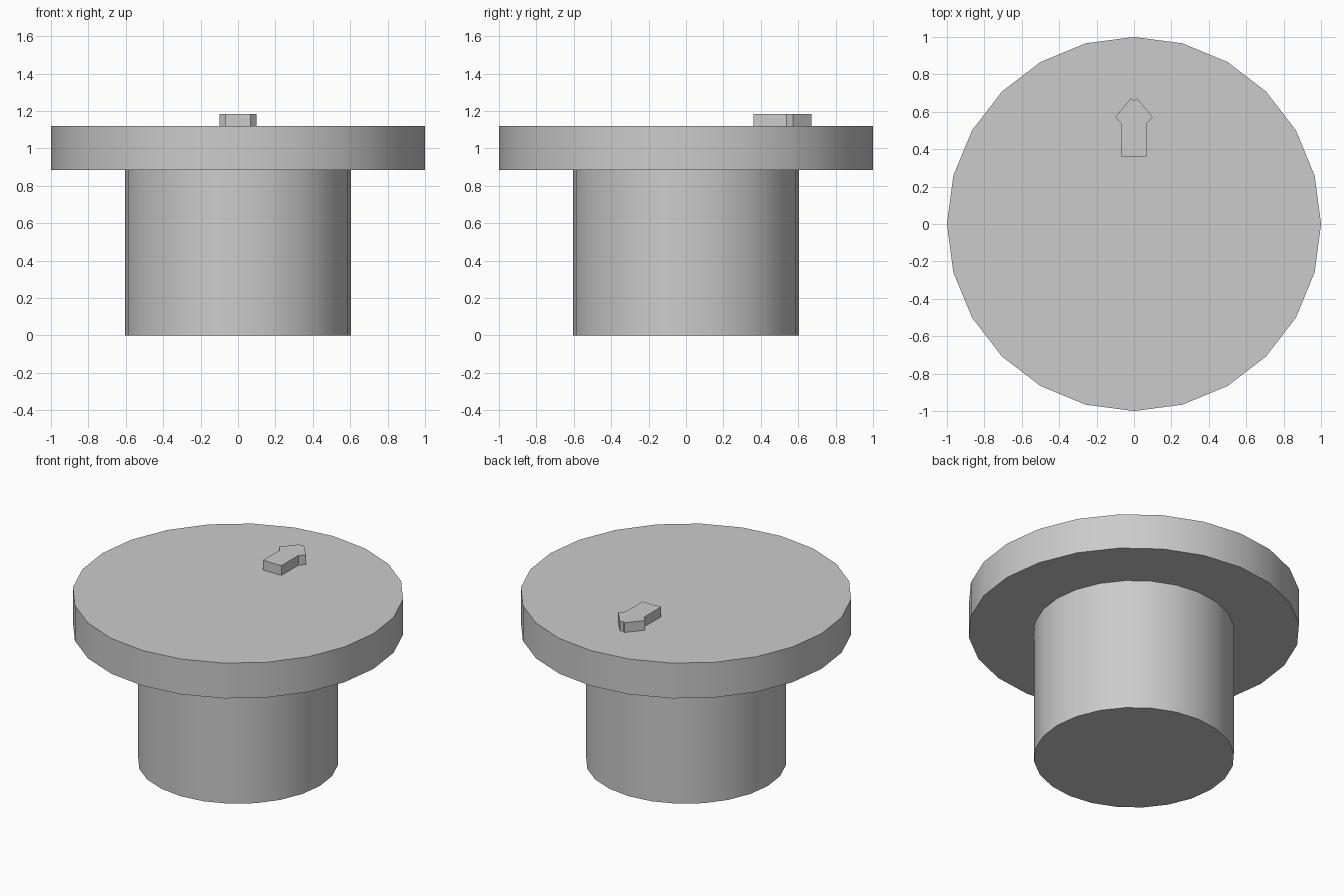
import bpy
import bmesh
from math import radians

cube = bpy.data.objects.get("Cube")
if cube:
    bpy.data.objects.remove(cube, do_unlink=True)

# One plain grey for the whole model
grey = bpy.data.materials.new("plain_grey")
grey.use_nodes = True
colour = (0.6, 0.6, 0.6, 1)
grey.diffuse_color = colour
grey.node_tree.nodes["Principled BSDF"].inputs["Base Color"].default_value = colour


def cylinder(name, radius, bottom, top):
    """24-sided cylinder with smooth walls and sharp rims."""
    bpy.ops.mesh.primitive_cylinder_add(
        vertices=24, radius=radius, depth=top - bottom,
        location=(0, 0, (top + bottom) / 2))
    obj = bpy.context.object
    obj.name = name
    obj.data.materials.append(grey)
    bpy.ops.object.shade_smooth_by_angle(angle=radians(30))
    return obj


def raised_outline(name, outline, bottom, top):
    """Closed outline extruded straight up, with flat faces."""
    bm = bmesh.new()
    face = bm.faces.new([bm.verts.new((x, y, bottom)) for x, y in outline])
    result = bmesh.ops.extrude_face_region(bm, geom=[face], use_keep_orig=True)
    raised = [v for v in result["geom"] if isinstance(v, bmesh.types.BMVert)]
    bmesh.ops.translate(bm, verts=raised, vec=(0, 0, top - bottom))
    bmesh.ops.recalc_face_normals(bm, faces=bm.faces)
    mesh = bpy.data.meshes.new(name)
    bm.to_mesh(mesh)
    bm.free()
    mesh.materials.append(grey)
    obj = bpy.data.objects.new(name, mesh)
    bpy.context.collection.objects.link(obj)
    return obj


# Stem and wide cap
cylinder("stem", 0.605, 0, 0.885)
cylinder("cap", 1.0, 0.885, 1.12)

# Direction arrow with a notched tip, mirrored from its right half
half = [(0.068, 0.36), (0.068, 0.537), (0.1, 0.572), (0.016, 0.672)]
arrow = half + [(0, 0.66)] + [(-x, y) for x, y in reversed(half)]
raised_outline("direction_arrow", arrow, 1.115, 1.185)
